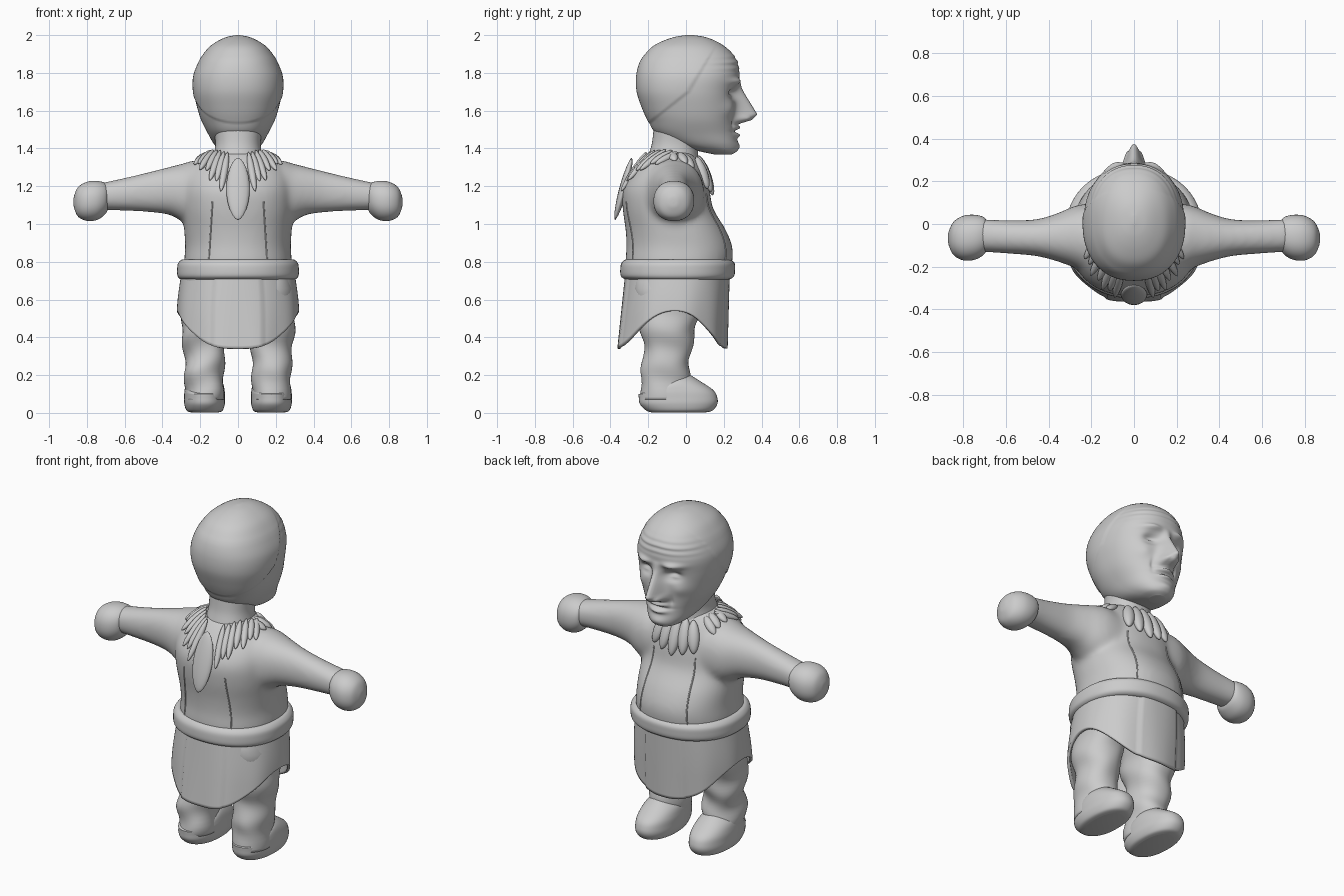
import bpy, bmesh
from math import sin, cos, pi, exp
from mathutils import Vector

if "Cube" in bpy.data.objects:
    bpy.data.objects.remove(bpy.data.objects["Cube"])


def spow(v, p):
    return abs(v) ** p * (1 if v >= 0 else -1)


def spline(rows, steps):
    """Catmull-Rom through rows of numbers"""
    out = []
    for i in range(len(rows) - 1):
        a, b, c, d = (rows[max(i - 1, 0)], rows[i], rows[i + 1], rows[min(i + 2, len(rows) - 1)])
        for k in range(steps):
            t = k / steps
            out.append([q + .5 * t * (r - p + t * (2 * p - 5 * q + 4 * r - s + t * (3 * (q - r) + s - p)))
                        for p, q, r, s in zip(a, b, c, d)])
    return out + [list(rows[-1])]


def build(name, rings, cap=True):
    bm = bmesh.new()
    vs = [[bm.verts.new(p) for p in r] for r in rings]
    n = len(vs[0])
    for a, b in zip(vs, vs[1:]):
        for j in range(n):
            bm.faces.new((a[j], a[(j + 1) % n], b[(j + 1) % n], b[j]))
    if cap:
        bm.faces.new(vs[0])
        bm.faces.new(vs[-1])
    bmesh.ops.recalc_face_normals(bm, faces=bm.faces)
    for f in bm.faces:
        f.smooth = True
    me = bpy.data.meshes.new(name)
    bm.to_mesh(me)
    bm.free()
    ob = bpy.data.objects.new(name, me)
    bpy.context.collection.objects.link(ob)
    return ob


def loft(name, rows, n=48, steps=6, e=2.2, shape=lambda x, y, z: (x, y, z)):
    """rows: height, back y, front y, half width, centre x"""
    rings = []
    for z, yb, yf, hw, cx in spline(rows, steps):
        rings.append([shape(cx + hw * spow(cos(2 * pi * j / n), 2 / e),
                            (yb + yf) / 2 + (yf - yb) / 2 * spow(sin(2 * pi * j / n), 2 / e), z)
                      for j in range(n)])
    return build(name, rings)


def lerp(pts, v):
    for (a, p), (b, q) in zip(pts, pts[1:]):
        if a <= v <= b:
            return p + (q - p) * (v - a) / (b - a)
    return 0


# Head with sculpted face and raised hood
BUMPS = [(.095, 1.755, .05, .016, .022), (.085, 1.69, .04, .026, -.042), (.09, 1.683, .028, .012, .022),
         (.09, 1.68, .03, .003, -.008), (.038, 1.56, .014, .016, .03), (.13, 1.61, .04, .04, .012),
         (.075, 1.535, .012, .035, -.01), (0, 1.512, .05, .012, .026), (0, 1.49, .06, .005, -.014),
         (0, 1.47, .045, .012, .022), (0, 1.41, .05, .025, .012)]
NOSE = [(1.525, 0), (1.55, .085), (1.58, .115), (1.66, .062), (1.72, .022), (1.77, 0)]


def face(x, y, z):
    w = min(1, max(0, (y - .06) / .1))
    d = sum(a * exp(-((abs(x) - bx) / sx) ** 2 - ((z - bz) / sz) ** 2) for bx, bz, sx, sz, a in BUMPS)
    nw = .042 - .1 * max(0, z - 1.56)
    d += lerp(NOSE, z) * exp(-(x / nw) ** 2)
    d += .003 * sin(z * 190 + 6 * abs(x)) * exp(-((z - 1.85) / .04) ** 2)
    edge = .18 + (z - 1.97) * .6 if z > 1.7 else .018 + (z - 1.7) * 1.25
    h = 1 + .025 * min(1, max(0, (edge - y) / .012)) * min(1, max(0, (1.98 - z) / .1))
    return (x * h, (y + w * d) * (h if y < 0 else 1), z)


loft("head", [(1.368, .15, .24, .04, 0), (1.385, .07, .265, .085, 0), (1.42, -.06, .272, .125, 0),
              (1.48, -.16, .265, .16, 0), (1.55, -.2, .262, .195, 0), (1.62, -.23, .265, .217, 0),
              (1.7, -.255, .27, .233, 0), (1.78, -.258, .283, .232, 0), (1.85, -.242, .275, .208, 0),
              (1.9, -.212, .248, .18, 0), (1.94, -.175, .205, .148, 0), (1.97, -.12, .155, .105, 0),
              (1.99, -.06, .1, .06, 0), (2.0, 0, .04, .01, 0)], 180, 10, 2.25, face)
loft("neck", [(1.28, -.22, .08, .15, 0), (1.36, -.2, .065, .13, 0), (1.43, -.18, .07, .12, 0),
              (1.52, -.17, .1, .13, 0)])

# Torso and sleeves fused into one soft body
body = loft("body", [(.7, -.31, .22, .28, 0), (.8, -.32, .245, .285, 0), (.88, -.315, .245, .28, 0),
                     (.97, -.32, .21, .285, 0), (1.08, -.335, .145, .29, 0), (1.18, -.335, .125, .29, 0),
                     (1.26, -.295, .105, .275, 0), (1.33, -.24, .07, .22, 0), (1.38, -.19, .04, .15, 0)])
parts = [body]
for s in (-1, 1):
    parts.append(loft("sleeve", [(.05, -.22, .1, .17, 1.14), (.22, -.225, .095, .175, 1.16),
                                 (.29, -.2, .08, .155, 1.165), (.36, -.175, .05, .128, 1.175),
                                 (.46, -.15, .022, .108, 1.17), (.6, -.138, .018, .087, 1.157),
                                 (.73, -.13, .025, .072, 1.145)],
                      shape=lambda x, y, z: (s * z, y, x)))
    # Mitten hands
    loft("hand", [(.685, -.1, 0, .05, 1.14), (.7, -.14, .03, .08, 1.135), (.745, -.167, .043, .103, 1.125),
                  (.8, -.17, .038, .103, 1.12), (.845, -.145, .01, .08, 1.117), (.867, -.1, -.035, .035, 1.117),
                  (.871, -.07, -.065, .003, 1.117)], shape=lambda x, y, z: (s * z, y, x))

    # Wrinkled trouser legs and shoes
    def wrinkle(x, y, z):
        return (x + .006 * sin(35 * z + 12 * y), y + .008 * sin(32 * z + 14 * s * x), z)
    loft("trouser_leg", [(.07, -.235, .0, .098, s * .178), (.2, -.242, .02, .104, s * .178),
                         (.3, -.222, .022, .106, s * .178), (.42, -.238, .045, .118, s * .18),
                         (.55, -.26, .08, .125, s * .172), (.75, -.27, .1, .13, s * .16)], shape=wrinkle)
    loft("shoe", [(.002, -.18, .1, .07, s * .175), (.012, -.21, .14, .095, s * .177),
                  (.045, -.243, .165, .107, s * .177), (.08, -.25, .166, .108, s * .177),
                  (.12, -.25, .145, .106, s * .177), (.165, -.23, .08, .095, s * .177),
                  (.205, -.18, .015, .06, s * .177)],
         shape=lambda x, y, z: (x, y, z - max(0, -.05 - y) * .5 * max(0, z - .1) / .1))

with bpy.context.temp_override(active_object=body, selected_editable_objects=parts, selected_objects=parts):
    bpy.ops.object.join()
m = body.modifiers.new("fuse", 'REMESH')
m.mode, m.voxel_size, m.use_smooth_shade = 'VOXEL', .014, True
m = body.modifiers.new("soften", 'SMOOTH')
m.factor, m.iterations = .5, 14

# Belt
loft("belt", [(.705, -.3, .21, .28, 0), (.708, -.325, .235, .305, 0), (.725, -.345, .255, .32, 0),
              (.76, -.348, .26, .322, 0), (.79, -.343, .258, .318, 0), (.81, -.325, .24, .3, 0),
              (.812, -.3, .22, .28, 0)], 80, 5)

# Skirt with pointed front and back flaps and raised centre panels
rings = []
for k in range(25):
    v = k / 24
    ring = []
    for j in range(128):
        t = 2 * pi * j / 128
        z = .74 + (.34 + .2 * abs(cos(t)) ** 2.6 - .74) * v
        u = (.74 - z) / .4
        c, q = spow(cos(t), .9), spow(sin(t), .9)
        r = 1 + (.025 if abs(c) < .42 else 0) + .012 * u * sin(9 * t)
        yb, yf = -.315 - .045 * u, .225 - .015 * u
        ring.append((c * r * (.3 + .025 * sin(min(1, u * 1.6) * pi / 2)),
                     (yb + yf) / 2 + q * r * (yf - yb) / 2, z))
    rings.append(ring)
skirt = build("skirt", rings, cap=False)
m = skirt.modifiers.new("cloth", 'SOLIDIFY')
m.thickness, m.offset = .016, -1

# Surface lookup for collar and seams
soft = body.evaluated_get(bpy.context.evaluated_depsgraph_get())


def snap(p):
    return soft.closest_point_on_mesh(Vector(p))[1]


def lobe(name, a, b, w, d):
    """flattened leaf laid on the body from a to b"""
    a, b = Vector(a), Vector(b)
    ok, mid, nor, _ = soft.closest_point_on_mesh((a + b) / 2)
    zax = (b - a).normalized()
    xax = zax.cross(nor).normalized()
    yax = xax.cross(zax)
    L = (b - a).length / 2
    rings = []
    for i in range(13):
        h = -cos(pi * (.03 + .94 * i / 12))
        r = (1 - h * h) ** .6
        rings.append([mid + zax * L * h + xax * w * r * cos(pi * j / 8) + yax * d * r * sin(pi * j / 8)
                      for j in range(16)])
    build(name, rings)


# Collar: ruffles in front, ragged leaves on shoulders and back
for i in range(-2, 3):
    x = i * .062
    lobe("front_ruffle", snap((x * .75, .07, 1.37)), snap((x * 1.15, .15, 1.15 + .02 * abs(i))), .034, .028)
lobe("back_leaf", snap((0, -.24, 1.34)), snap((0, -.36, 1.0)), .062, .022)
for s in (-1, 1):
    for i in range(7):
        x = .075 + .022 * i
        y = -.27 + .028 * i
        lobe("ragged_leaf", snap((s * x * .75, y + .06, 1.39)),
             snap((s * (x + .012), y - .05, 1.16 + .022 * i + .03 * (i % 2))), .019, .018)
    for i in range(3):
        lobe("shoulder_leaf", snap((s * .14, .02 - .05 * i, 1.4)), snap((s * .22, .05 - .055 * i, 1.31)), .025, .018)
    # Tunic seams
    for y, top in ((-.5, 1.12), (.5, 1.16)):
        cu = bpy.data.curves.new("tunic_seam", 'CURVE')
        cu.dimensions, cu.bevel_depth = '3D', .004
        sp = cu.splines.new('POLY')
        sp.points.add(11)
        for k, p in enumerate(sp.points):
            z = .8 + (top - .8) * k / 11
            hit = soft.ray_cast(Vector((s * (.155 - .02 * k / 11), y, z)), Vector((0, -y, 0)))
            p.co = (*hit[1], 1)
        bpy.context.collection.objects.link(bpy.data.objects.new("tunic_seam", cu))
